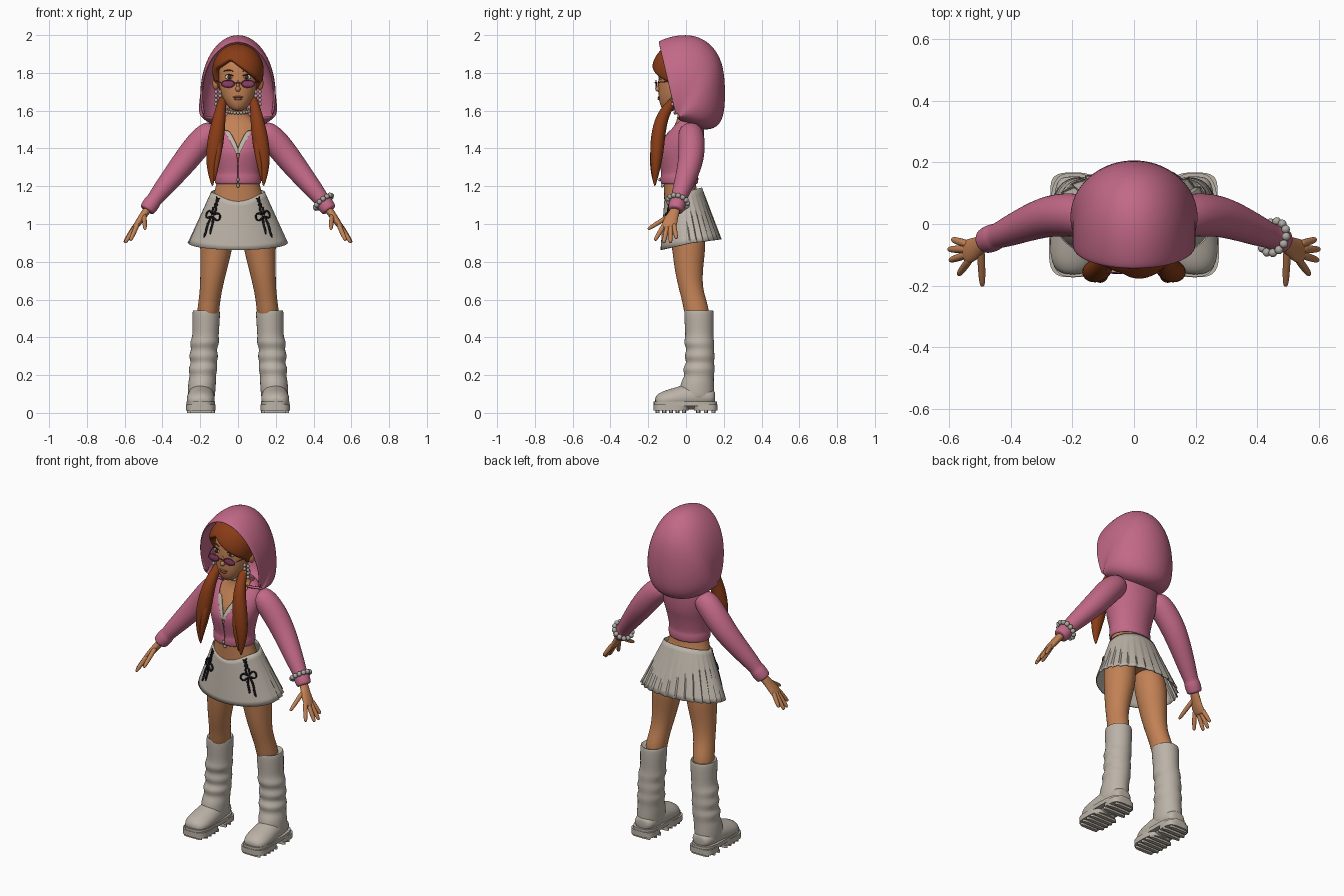
import bpy, bmesh
from math import sin, cos, acos, asin, pi, tau, radians
from mathutils import Vector, Matrix

if "Cube" in bpy.data.objects:
    bpy.data.objects.remove(bpy.data.objects["Cube"], do_unlink=True)


def material(name, r, g, b):
    m = bpy.data.materials.new(name)
    m.use_nodes = True
    m.diffuse_color = (r, g, b, 1)
    shader = next(n for n in m.node_tree.nodes if n.type == "BSDF_PRINCIPLED")
    shader.inputs["Base Color"].default_value = (r, g, b, 1)
    shader.inputs["Roughness"].default_value = 0.8
    return m


PINK = material("pink cloth", .54, .14, .24)
SKIN = material("tan skin", .54, .22, .09)
HAIR = material("auburn hair", .25, .045, .008)
CREAM = material("cream leather", .5, .45, .39)
BEAD = material("silver beads", .42, .4, .36)
BLACK = material("black ribbon", .01, .008, .01)
LENS = material("plum glass", .27, .05, .13)
WHITE = material("eye white", .75, .72, .68)
BROWN = material("brown iris", .07, .02, .01)
LIPS = material("rose lips", .42, .12, .08)


def finish(name, bm, mat, mirror=False, thick=0, sub=0, sharp=False):
    """Turn a bmesh into a named, shaded object with its modifiers."""
    bmesh.ops.remove_doubles(bm, verts=bm.verts, dist=1e-5)
    bmesh.ops.recalc_face_normals(bm, faces=bm.faces)
    me = bpy.data.meshes.new(name)
    bm.to_mesh(me)
    bm.free()
    me.materials.append(mat)
    me.shade_smooth()
    if sharp:
        me.set_sharp_from_angle(angle=radians(35))
    ob = bpy.data.objects.new(name, me)
    bpy.context.scene.collection.objects.link(ob)
    if mirror:
        ob.modifiers.new("mirror", "MIRROR").use_mirror_merge = False
    if thick:
        s = ob.modifiers.new("thickness", "SOLIDIFY")
        s.thickness, s.offset = thick, -1
    if sub:
        s = ob.modifiers.new("smooth", "SUBSURF")
        s.levels = s.render_levels = sub
    return ob


def surface(name, grid, mat, closed=False, caps=False, **kw):
    """Skin rows of points into a quad sheet, optionally a capped tube."""
    bm = bmesh.new()
    rows = [[bm.verts.new(p) for p in row] for row in grid]
    n = len(rows[0])
    for a, b in zip(rows, rows[1:]):
        for i in range(n if closed else n - 1):
            j = (i + 1) % n
            bm.faces.new((a[i], a[j], b[j], b[i]))
    if caps:
        bm.faces.new(rows[0])
        bm.faces.new(rows[-1])
    return finish(name, bm, mat, **kw)


def tube(name, rows, mat, ref=(0, 1, 0), upright=False, n=12, sub=2, **kw):
    """Rows are x, y, z, radius along ref, optional radius across it."""
    pts = [Vector(r[:3]) for r in rows]
    grow = 6 / (4 + 2 * cos(tau / n)) if sub else 1
    grid = []
    for i, row in enumerate(rows):
        t = pts[min(i + 1, len(pts) - 1)] - pts[max(i - 1, 0)]
        t = Vector((0, 0, 1)) if upright else t.normalized()
        a = Vector(ref) - t * t.dot(Vector(ref))
        a = a.normalized() if a.length > .05 else t.orthogonal().normalized()
        b = t.cross(a)
        grid.append([pts[i] + grow * (a * row[3] * cos(k * tau / n) + b * row[-1] * sin(k * tau / n))
                     for k in range(n)])
    return surface(name, grid, mat, closed=True, caps=True, sub=sub, **kw)


def column(name, rows, mat, **kw):
    return tube(name, rows, mat, ref=(1, 0, 0), upright=True, **kw)


def balls(name, items, mat, mirror=False):
    """Each item is a centre and its three radii."""
    bm = bmesh.new()
    for centre, size in items:
        bmesh.ops.create_uvsphere(bm, u_segments=16, v_segments=10, radius=1,
                                  matrix=Matrix.Translation(centre) @ Matrix.Diagonal((*size, 1)))
    return finish(name, bm, mat, mirror=mirror)


def slab(name, cy, rx, ry, z0, z1):
    """Rounded shoe plate."""
    def p(t, z):
        c, s = cos(t), sin(t)
        return (.197 + rx * abs(c) ** .6 * (1 if c > 0 else -1),
                cy + ry * abs(s) ** .6 * (1 if s > 0 else -1), z)
    grid = [[p(i * tau / 40, z) for i in range(40)] for z in (z0, z1)]
    surface(name, grid, CREAM, closed=True, caps=True, mirror=True, sharp=True)


# Body, neck and head
column("torso", [(0, 0, 1.0, .15, .1), (0, -.015, 1.08, .148, .1), (0, -.025, 1.15, .132, .09),
                 (0, -.035, 1.22, .109, .083), (0, -.035, 1.3, .11, .085), (0, -.03, 1.4, .125, .098),
                 (0, -.01, 1.47, .135, .085), (0, .01, 1.53, .115, .064), (0, .005, 1.565, .065, .05),
                 (0, 0, 1.6, .045, .045), (0, -.01, 1.68, .043, .043)], SKIN)
column("head", [(0, -.085, 1.597, .02, .025), (0, -.08, 1.615, .048, .052), (0, -.062, 1.66, .08, .083),
                (0, -.045, 1.72, .1, .1), (0, -.04, 1.8, .106, .105), (0, -.03, 1.87, .1, .1),
                (0, -.02, 1.93, .05, .06)], SKIN)
balls("nose", [((0, -.147, 1.715), (.013, .016, .015)), ((0, -.142, 1.735), (.008, .01, .025))], SKIN)
balls("ear", [((.117, -.035, 1.745), (.018, .024, .036))], SKIN, mirror=True)
balls("lips", [((0, -.14, 1.672), (.027, .01, .006)), ((0, -.139, 1.662), (.021, .011, .007))], LIPS)
balls("eye", [((.046, -.133, 1.778), (.023, .009, .014))], WHITE, mirror=True)
balls("iris", [((.045, -.139, 1.778), (.011, .006, .012))], BROWN, mirror=True)
tube("eyelash", [(.022, -.14, 1.783, .002), (.045, -.141, 1.793, .004), (.073, -.127, 1.786, .002)],
     BLACK, n=6, sub=1, mirror=True)
tube("eyebrow", [(.022, -.142, 1.808, .003), (.05, -.138, 1.818, .004), (.078, -.122, 1.808, .002)],
     HAIR, n=6, sub=1, mirror=True)

# Glasses
balls("lens", [((.053, -.158, 1.742), (.034, .004, .018))], LENS, mirror=True)
tube("glasses_rim", [(.053 + .035 * cos(t), -.158, 1.742 + .019 * sin(t), .003)
                     for t in (i * tau / 24 for i in range(25))], LENS, n=6, sub=0, mirror=True)
tube("glasses_arm", [(.087, -.157, 1.748, .003), (.112, -.1, 1.755, .003), (.118, -.03, 1.762, .003)],
     LENS, ref=(0, 0, 1), n=6, sub=1, mirror=True)
tube("glasses_bridge", [(-.02, -.16, 1.745, .003), (0, -.167, 1.75, .003), (.02, -.16, 1.745, .003)],
     LENS, ref=(0, 0, 1), n=6, sub=1)


# Hair cap with a swept fringe
def hair_point(a, t):
    w = min(1, max(0, (cos(a) + .1) / .5))
    line = (1.875 - .1 * abs(sin(a) + .35)) * w + 1.68 * (1 - w)
    f = t * acos((line - 1.81) / .145)
    return (.138 * sin(f) * sin(a), -.045 - .137 * sin(f) * cos(a), 1.81 + .145 * cos(f))


surface("hair_cap", [[hair_point(i * tau / 48, j / 12) for i in range(48)] for j in range(13)],
        HAIR, closed=True, thick=.03, sub=1)
tube("ponytail", [(.075, -.03, 1.68, .02), (.088, -.09, 1.63, .025), (.1, -.13, 1.56, .034),
                  (.114, -.148, 1.47, .043, .038), (.128, -.155, 1.38, .042, .036),
                  (.137, -.16, 1.3, .03, .026), (.137, -.165, 1.23, .012), (.135, -.165, 1.2, .003)],
     HAIR, ref=(1, 0, 0), mirror=True)
tube("ponytail_lock", [(.1, -.14, 1.5, .02), (.1, -.172, 1.4, .02), (.118, -.178, 1.3, .014),
                       (.125, -.172, 1.22, .003)], HAIR, ref=(1, 0, 0), n=8, mirror=True)

# Hood: arches fanned around a pivot at the collar; rows are apex y, apex z, half width
arches = [(-.15, 1.968, .2), (-.08, 1.994, .2), (0, 2.005, .2), (.08, 1.99, .2), (.152, 1.935, .2),
          (.195, 1.85, .205), (.207, 1.75, .208), (.208, 1.65, .205), (.198, 1.56, .19),
          (.162, 1.508, .165), (.1, 1.496, .13), (0, 1.51, .08)]
hood = []
for y, z, w in arches:
    row = []
    for i in range(25):
        a = radians(110) * (i / 12 - 1)
        k = (cos(a) + .4) / 1.4
        row.append((w * sin(a), -.05 + (y + .05) * k, 1.56 + (z - 1.56) * k))
    hood.append(row)
surface("hood", hood, PINK, thick=.014, sub=2)

# Jacket with a V opening; rows are z, centre y, half width, half depth
body = [(1.21, -.035, .114, .09), (1.215, -.035, .122, .1), (1.255, -.035, .123, .1),
        (1.265, -.035, .117, .094), (1.33, -.037, .13, .107), (1.37, -.035, .139, .115),
        (1.4, -.03, .146, .118), (1.45, -.016, .154, .11), (1.5, 0, .152, .095),
        (1.54, .015, .135, .078), (1.58, .02, .09, .06)]


def opening(z, rx):
    return asin(min(.95, max(.0005, (z - 1.36) * .5) / rx))


jacket, trim = [], []
for z, cy, rx, ry in body:
    g = opening(z, rx)
    ring = lambda a, s: (s * rx * sin(a), cy - s * ry * cos(a), z)
    jacket.append([ring(g + (tau - 2 * g) * i / 32, 1.01) for i in range(33)])
    if 1.36 < z < 1.52:
        trim.append([ring(g + d, .985) for d in (-.17 * min(1, g * 9), 0, .12)])
surface("jacket", jacket, PINK, thick=.012, sub=2)
surface("top_trim", trim, CREAM, mirror=True, thick=.006, sub=1)
balls("navel_charm", [((0, -.14, 1.235), (.008, .006, .009)), ((0, -.125, 1.203), (.008, .008, .01))], BEAD)

# Sleeves, hands and fingers
tube("sleeve", [(.11, .02, 1.51, .06), (.185, .03, 1.455, .072), (.27, .03, 1.345, .068),
                (.35, 0, 1.245, .057), (.42, -.03, 1.16, .046), (.446, -.04, 1.125, .039),
                (.452, -.042, 1.117, .045), (.48, -.054, 1.078, .043), (.485, -.056, 1.07, .036)],
     PINK, mirror=True)
tube("palm", [(.465, -.05, 1.095, .026, .022), (.492, -.062, 1.06, .026, .02),
              (.515, -.08, 1.025, .036, .019), (.54, -.09, .99, .041, .016), (.552, -.092, .972, .034, .011)],
     SKIN, mirror=True)
digits = {"index": ((.535, -.118, .992), (.57, -.165, .912)), "middle": ((.547, -.101, .982), (.598, -.118, .9)),
          "ring": ((.55, -.082, .982), (.602, -.082, .9)), "little": ((.545, -.064, .99), (.59, -.05, .922)),
          "thumb": ((.497, -.085, 1.045), (.492, -.203, .972))}
for label, (a, b) in digits.items():
    a, b = Vector(a), Vector(b)
    rows = [(*a.lerp(b, t), r) for t, r in ((-.15, .008), (0, .013), (.5, .012), (.9, .01), (1, .005))]
    tube(label + "_finger", rows, SKIN, ref=(1, 0, 0), n=8, mirror=True)

# Beads: bracelet on the left wrist, choker and earrings
axis = Vector((.6, -.25, -.76)).normalized()
u = axis.orthogonal().normalized()
v = axis.cross(u)
balls("bracelet", [(Vector((.452, -.043, 1.118)) + .053 * (u * cos(t) + v * sin(t)), (.014,) * 3)
                   for t in (i * tau / 13 for i in range(13))], BEAD)
balls("choker", [((.06 * sin(t), .003 - .06 * cos(t), 1.6 - .012 * cos(t)), (.009,) * 3)
                 for t in (i * tau / 22 for i in range(22))], BEAD)
balls("earring", [((.105 + d, -.07, 1.7 - .022 * k), (.009, .009, .01))
                  for k in range(4) for d in (-.011, .011)], BEAD, mirror=True)


# Pleated skirt: a runs around from the front, t runs down
def skirt_point(a, t, off=0):
    front, back = max(cos(a), 0), max(-cos(a), 0)
    top = 1.168 - .048 * front ** 3 + .025 * back
    low = .9 - .037 * front + .02 * back
    pleated = min(1, max(0, (.3 - cos(a)) / .6))
    r = 1 + .07 * t * pleated * ((a * 28 / tau + 1e-6) % 1 - .5)
    return ((.143 + .12 * t) * r * sin(a) + off * sin(a),
            -.015 + .04 * t - (.1 + .06 * t) * r * cos(a) - off * cos(a), top + (low - top) * t)


surface("skirt", [[skirt_point(i * tau / 168, j / 10) for i in range(168)] for j in range(11)],
        CREAM, closed=True, thick=.006, sharp=True)

# Ribbon lacing and bows on the skirt
ribbons = {"lace": [(-.12, .03), (.12, .1), (-.12, .17), (.12, .24), (0, .38)],
           "lace_back": [(.12, .03), (-.12, .1), (.12, .17), (-.12, .24), (0, .38)],
           "bow_outer": [(0, .38), (.14, .3), (.26, .33), (.28, .42), (.16, .47), (0, .38)],
           "bow_inner": [(0, .38), (-.14, .3), (-.26, .33), (-.28, .42), (-.16, .47), (0, .38)],
           "tail_long": [(0, .38), (.09, .55), (.04, .7), (.06, .82)],
           "tail_short": [(0, .38), (-.1, .5), (-.07, .62), (-.1, .74)]}
for label, path in ribbons.items():
    tube("ribbon_" + label, [(*skirt_point(.78 + d, t, .004), .006, .006) for d, t in path],
         BLACK, n=6, sub=1, mirror=True)

# Legs
column("leg", [(.095, 0, 1.04, .08, .09), (.112, .01, .93, .088, .092), (.116, .015, .86, .084, .087),
               (.13, .014, .75, .069, .073), (.143, .026, .65, .058, .062), (.155, .052, .57, .057, .066),
               (.163, .063, .48, .06, .066)], SKIN, mirror=True)

# Slouched boots
column("boot_shaft", [(.168, .068, .53, .06, .066), (.168, .068, .547, .066, .072), (.168, .068, .54, .074, .079),
                      (.17, .07, .46, .071, .076), (.172, .071, .4, .068, .073), (.178, .068, .37, .08, .082),
                      (.18, .077, .335, .064, .07), (.183, .07, .3, .081, .082), (.18, .077, .265, .064, .07),
                      (.186, .066, .235, .08, .087), (.186, .072, .2, .067, .075), (.19, .06, .165, .074, .087),
                      (.193, .057, .11, .072, .092), (.195, .055, .05, .07, .09)], CREAM, mirror=True)
tube("boot_foot", [(.193, .155, .08, .03, .03), (.193, .14, .08, .062, .045), (.195, .04, .09, .069, .075),
                   (.197, -.05, .075, .075, .058), (.199, -.12, .066, .073, .05), (.199, -.165, .056, .045, .028)],
     CREAM, ref=(1, 0, 0), mirror=True)
slab("boot_welt", -.003, .076, .168, .036, .06)
slab("boot_sole", -.08, .079, .093, .012, .045)
slab("boot_heel", .105, .074, .062, .012, .045)
for i, y in enumerate((-.15, -.115, -.08, -.045, -.01, .065, .105, .145)):
    slab("boot_tread_" + str(i + 1), y, .058 if i in (0, 7) else .074, .011, 0, .016)
